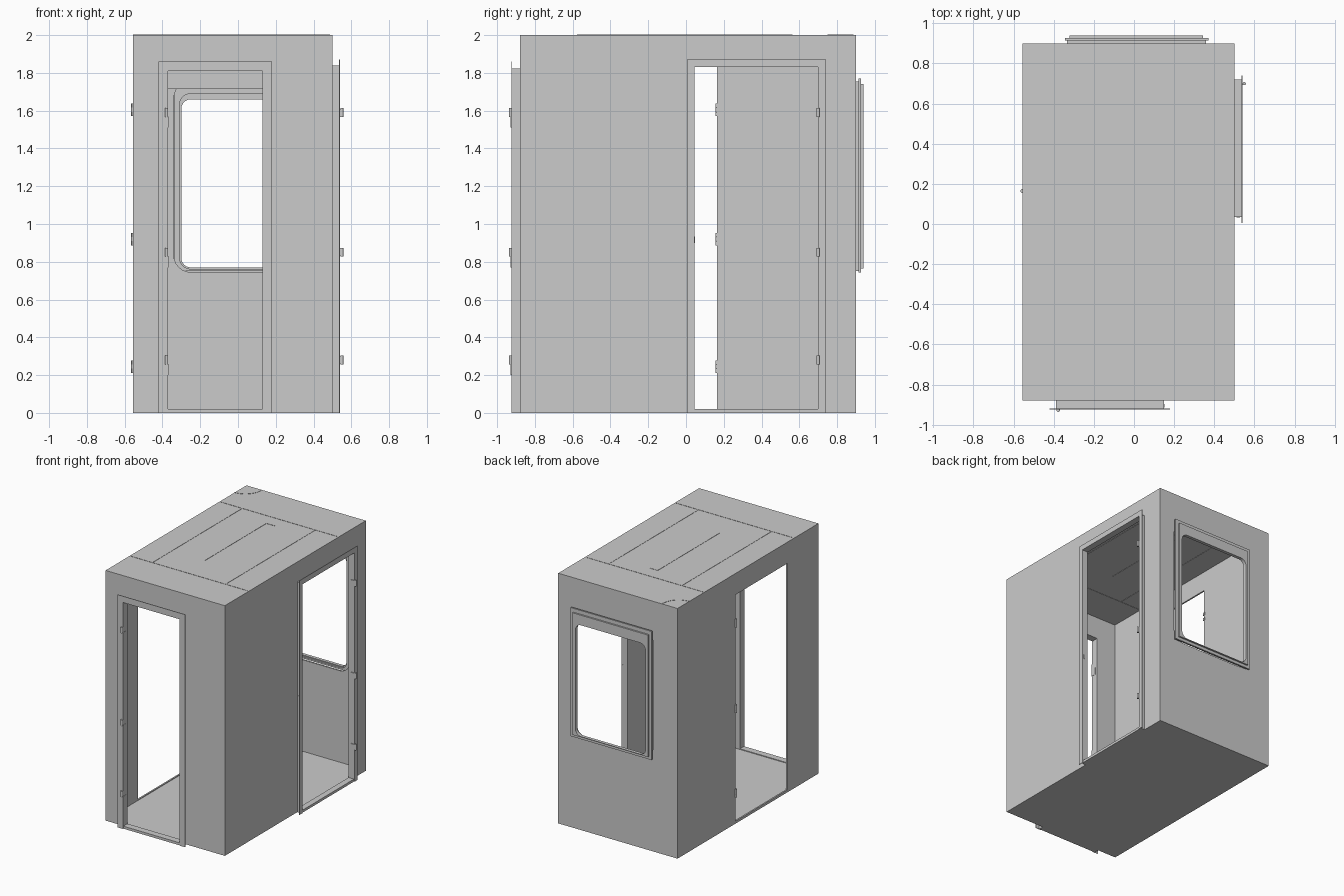
import bpy, bmesh, math

if "Cube" in bpy.data.objects:
    bpy.data.objects.remove(bpy.data.objects["Cube"])


def rect(u0, u1, v0, v1, r=0, n=6):
    """Rectangle outline, optionally with rounded corners."""
    if r == 0:
        return [(u0, v0), (u1, v0), (u1, v1), (u0, v1)]
    pts = []
    corners = [(u1 - r, v0 + r, -90), (u1 - r, v1 - r, 0),
               (u0 + r, v1 - r, 90), (u0 + r, v0 + r, 180)]
    for cu, cv, start in corners:
        for i in range(n + 1):
            a = math.radians(start + 90 * i / n)
            pts.append((cu + r * math.cos(a), cv + r * math.sin(a)))
    return pts


def finish(name, bm):
    bmesh.ops.recalc_face_normals(bm, faces=bm.faces[:])
    mesh = bpy.data.meshes.new(name)
    bm.to_mesh(mesh)
    bm.free()
    ob = bpy.data.objects.new(name, mesh)
    bpy.context.collection.objects.link(ob)
    return ob


def panel(name, axis, d0, d1, *loops):
    """Flat sheet across x, y or z from d0 to d1; later loops are holes."""
    place = {'x': lambda u, v: (d0, u, v),
             'y': lambda u, v: (u, d0, v),
             'z': lambda u, v: (u, v, d0)}[axis]
    direction = [0, 0, 0]
    direction['xyz'.index(axis)] = d1 - d0
    normal = [0, 0, 0]
    normal['xyz'.index(axis)] = 1
    bm = bmesh.new()
    for loop in loops:
        vs = [bm.verts.new(place(u, v)) for u, v in loop]
        for i, v in enumerate(vs):
            bm.edges.new((v, vs[(i + 1) % len(vs)]))
    bmesh.ops.triangle_fill(bm, use_beauty=True, use_dissolve=False,
                            edges=bm.edges[:], normal=normal)
    ext = bmesh.ops.extrude_face_region(bm, geom=bm.faces[:], use_keep_orig=True)
    moved = [e for e in ext['geom'] if isinstance(e, bmesh.types.BMVert)]
    bmesh.ops.translate(bm, verts=moved, vec=direction)
    return finish(name, bm)


def box(name, x0, x1, y0, y1, z0, z1):
    return panel(name, 'z', z0, z1, rect(x0, x1, y0, y1))


def barrel(name, x, y, z, r, h):
    bm = bmesh.new()
    bmesh.ops.create_cone(bm, cap_ends=True, segments=12, radius1=r, radius2=r, depth=h)
    bmesh.ops.translate(bm, verts=bm.verts[:], vec=(x, y, z))
    return finish(name, bm)


# Cabin shell
X0, X1, Y0, Y1, T = -0.555, 0.50, -0.88, 0.90, 0.012
front_hole = rect(-0.37, 0.13, 0.02, 1.81)
right_hole = rect(0.045, 0.70, 0.02, 1.83)
left_hole = rect(-0.49, 0.165, 0.02, 1.83)
panel("front_wall", 'y', Y0, Y0 + T, rect(X0, X1, 0, 2), front_hole)
panel("back_wall", 'y', Y1 - T, Y1, rect(X0, X1, 0, 2),
      rect(-0.34, 0.365, 0.745, 1.755, 0.09))
panel("right_wall", 'x', X1 - T, X1, rect(Y0 + T, Y1 - T, 0, 2), right_hole)
panel("left_wall", 'x', X0, X0 + T, rect(Y0 + T, Y1 - T, 0, 2), left_hole)
box("floor", X0 + T, X1 - T, Y0 + T, Y1 - T, 0, 0.014)
box("roof", X0 + T, X1 - T, Y0 + T, Y1 - T, 2 - T, 2)

# Roof seams, outside and on the ceiling
for side, z in (("roof", 1.999), ("ceiling", 1.986)):
    z1 = z + 0.003
    box(side + "_front_seam", X0 + T, X1 - T, -0.578, -0.572, z, z1)
    box(side + "_back_seam", X0 + T, X1 - T, 0.557, 0.563, z, z1)
    for x in (-0.355, 0.292):
        box(side + "_long_seam", x - 0.003, x + 0.003, -0.572, 0.557, z, z1)
    box(side + "_centre_seam", -0.065, -0.061, -0.33, 0.45, z, z1)
    box(side + "_centre_seam_end", -0.061, 0.01, 0.446, 0.45, z, z1)
arc = [math.radians(9 * i) for i in range(11)]
panel("roof_corner_seam", 'z', 1.999, 2.002,
      [(X0 + r * math.cos(a), Y1 - T - r * math.sin(a))
       for r, seq in ((0.14, arc), (0.134, arc[::-1])) for a in seq])


# Door frames: deep jamb plus a thin outer flange open at the bottom
def door_frame(name, axis, wall, out, hole, jamb, flange):
    panel(name + "_jamb", axis, wall, out, rect(jamb[0], jamb[1], 0, jamb[2]), rect(*hole))
    h0, h1, _, top = hole
    f0, f1, ftop = flange
    tip = out + math.copysign(0.005, out)
    panel(name + "_flange", axis, out, tip,
          [(f0, 0), (h0, 0), (h0, top), (h1, top), (h1, 0), (f1, 0), (f1, ftop), (f0, ftop)])


door_frame("front_door", 'y', Y0, -0.92, (-0.37, 0.13, 0.02, 1.81),
           (-0.39, 0.15, 1.822), (-0.42, 0.18, 1.86))
door_frame("right_door", 'x', X1, 0.536, (0.045, 0.70, 0.02, 1.83),
           (0.035, 0.72, 1.84), (0.005, 0.74, 1.872))

# Hinges on the two framed doors
for z in (0.28, 0.85, 1.59):
    barrel("front_hinge", -0.378, -0.929, z, 0.008, 0.046)
    box("front_hinge_leaf", -0.386, -0.368, -0.93, -0.89, z - 0.08, z - 0.02)
    barrel("right_hinge", 0.55, 0.70, z, 0.008, 0.046)
    box("right_hinge_leaf", 0.51, 0.545, 0.694, 0.70, z - 0.02, z + 0.02)

# Hinges on the plain left opening
for z in (0.245, 0.92, 1.605):
    barrel("left_hinge", -0.558, 0.165, z, 0.008, 0.066)
    for dz in (-0.022, 0.022):
        box("left_hinge_leaf", -0.56, -0.54, 0.155, 0.175, z + dz - 0.011, z + dz + 0.011)

# Latch strike plates
for z in (0.87, 0.945):
    box("front_strike_plate", 0.148, 0.153, -0.915, -0.897, z - 0.022, z + 0.022)
box("right_strike_plate", 0.512, 0.528, 0.032, 0.047, 0.9, 0.935)

# Back window: three stepped rings around a rounded opening
glass_hole = rect(-0.30, 0.32, 0.77, 1.66, 0.05)
wide_hole = rect(-0.31, 0.33, 0.762, 1.69, 0.06)
panel("window_seal", 'y', 0.90, 0.914, rect(-0.335, 0.36, 0.75, 1.755), wide_hole)
panel("window_frame", 'y', 0.914, 0.927, rect(-0.345, 0.372, 0.742, 1.77), glass_hole)
panel("window_outer_trim", 'y', 0.927, 0.94, rect(-0.322, 0.345, 0.765, 1.74), glass_hole)
box("window_header", -0.40, 0.42, 0.868, 0.888, 1.715, 1.82)
